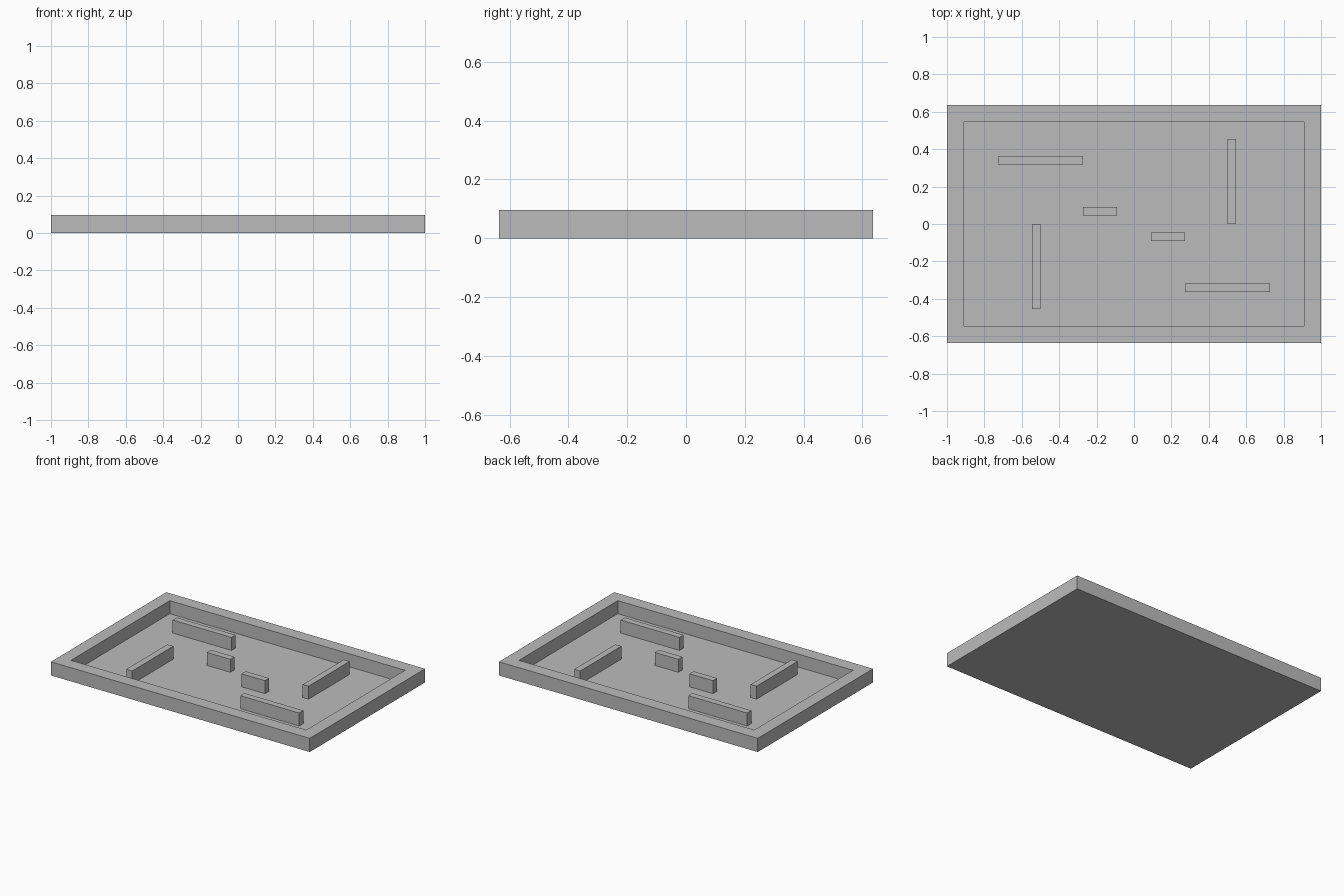
import bpy
import bmesh
from mathutils import Matrix, Vector

cube = bpy.data.objects.get("Cube")
if cube:
    bpy.data.objects.remove(cube, do_unlink=True)

UNIT = 1 / 11            # layout module, also the rim width
FLOOR = UNIT / 20        # thin floor plate
TOP = FLOOR + UNIT       # rim and inner walls end level

grey = bpy.data.materials.new("plain grey")
grey.use_nodes = True
grey.diffuse_color = (0.5, 0.5, 0.5, 1)
grey.node_tree.nodes["Principled BSDF"].inputs["Base Color"].default_value = grey.diffuse_color


def box(bm, low, high):
    low, high = Vector(low), Vector(high)
    matrix = Matrix.Translation((low + high) / 2) @ Matrix.Diagonal((*(high - low), 1))
    bmesh.ops.create_cube(bm, size=1, matrix=matrix)


def finish(name, bm):
    mesh = bpy.data.meshes.new(name)
    bm.to_mesh(mesh)
    bm.free()
    mesh.materials.append(grey)
    obj = bpy.data.objects.new(name, mesh)
    bpy.context.collection.objects.link(obj)


# Tray: a slab whose top is inset to form the rim, then sunk to the floor
bm = bmesh.new()
box(bm, (-11 * UNIT, -7 * UNIT, 0), (11 * UNIT, 7 * UNIT, TOP))
bm.normal_update()
top = max(bm.faces, key=lambda f: f.calc_center_median().z)
bmesh.ops.inset_region(bm, faces=[top], thickness=UNIT, use_even_offset=True)
sunk = bmesh.ops.extrude_discrete_faces(bm, faces=[top])["faces"][0]
for v in sunk.verts:
    v.co.z = FLOOR
bmesh.ops.recalc_face_normals(bm, faces=bm.faces)
finish("tray", bm)

# Inner walls: x and y ranges in modules, each repeated by a half turn
walls = {
    "long_wall": (-8, -3, 3.5, 4),
    "short_wall": (-3, -1, 0.5, 1),
    "cross_wall": (5.5, 6, 0, 5),
}
for name, (x0, x1, y0, y1) in walls.items():
    for side, turn in (("back", 1), ("front", -1)):
        xs = sorted((x0 * turn * UNIT, x1 * turn * UNIT))
        ys = sorted((y0 * turn * UNIT, y1 * turn * UNIT))
        bm = bmesh.new()
        box(bm, (xs[0], ys[0], FLOOR), (xs[1], ys[1], TOP))
        finish(f"{side}_{name}", bm)
